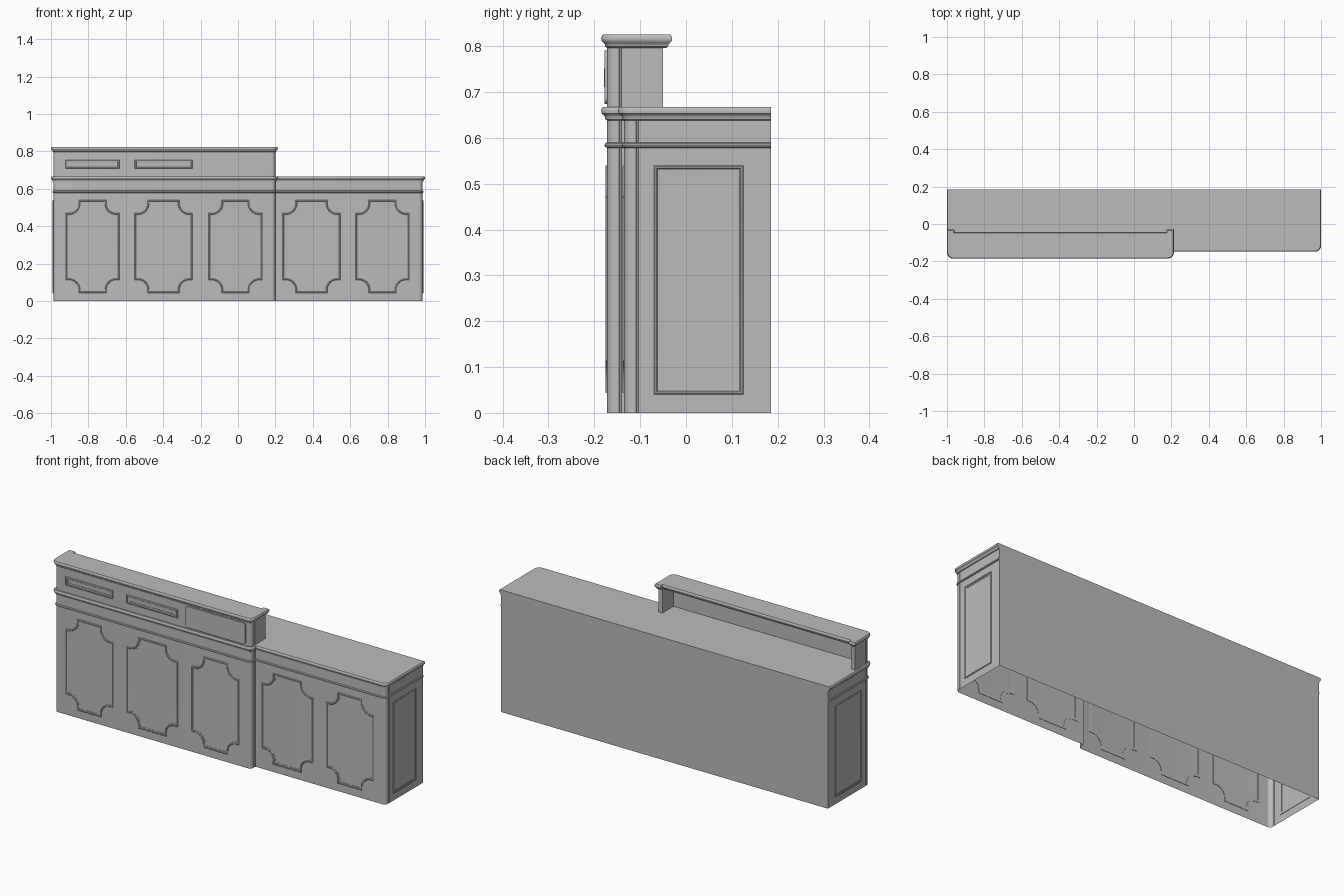
import bpy, bmesh, math
from mathutils import Vector

if "Cube" in bpy.data.objects:
    bpy.data.objects.remove(bpy.data.objects["Cube"], do_unlink=True)

grey = bpy.data.materials.new("plain_grey")
grey.diffuse_color = (0.5, 0.5, 0.5, 1)
grey.use_nodes = True
grey.node_tree.nodes["Principled BSDF"].inputs["Base Color"].default_value = (0.5, 0.5, 0.5, 1)

# Main dimensions
X, STEP, BACK = 0.987, 0.2, 0.185
FRONT, FRONT_LOW = -0.172, -0.135
R = 0.02


def arc(cx, cy, r, a0, a1, n=6):
    return [(cx + r * math.cos(math.radians(a0 + (a1 - a0) * i / n)),
             cy + r * math.sin(math.radians(a0 + (a1 - a0) * i / n))) for i in range(n + 1)]


def offset(poly, d):
    """Grow a counter-clockwise outline by d with mitred corners."""
    out = []
    for i, p in enumerate(poly):
        p = Vector(p)
        a = (p - Vector(poly[i - 1])).normalized()
        b = (Vector(poly[(i + 1) % len(poly)]) - p).normalized()
        na, nb = Vector((a.y, -a.x)), Vector((b.y, -b.x))
        out.append(p + (na + nb) * (d / max(1 + na.dot(nb), 0.3)))
    return out


def loft(name, poly, profile, place, bottom=False, top=False, ring=False):
    """Sweep a (growth, height) profile around an outline."""
    bm = bmesh.new()
    loops = [[bm.verts.new(place(p.x, p.y, h)) for p in offset(poly, d)] for d, h in profile]
    pairs = list(zip(loops, loops[1:])) + ([(loops[-1], loops[0])] if ring else [])
    n = len(poly)
    for lo, hi in pairs:
        for i in range(n):
            j = (i + 1) % n
            bm.faces.new((lo[i], lo[j], hi[j], hi[i]))
    if bottom:
        bm.faces.new(loops[0][::-1])
    if top:
        bm.faces.new(loops[-1])
    bmesh.ops.recalc_face_normals(bm, faces=bm.faces[:])
    me = bpy.data.meshes.new(name)
    bm.to_mesh(me)
    bm.free()
    me.materials.append(grey)
    ob = bpy.data.objects.new(name, me)
    bpy.context.collection.objects.link(ob)
    bpy.ops.object.select_all(action='DESELECT')
    ob.select_set(True)
    bpy.context.view_layer.objects.active = ob
    bpy.ops.object.shade_smooth_by_angle(angle=math.radians(35))
    return ob


def upright(x, y, h):
    return (x, y, h)


def flush_back(x, y, h):
    return (x, min(y, BACK), h)


def groove(x, front, side):
    """Thin upright groove behind a rounded corner, in travel order."""
    y, k = front + 0.026, 0.004 * side
    pts = [(x, y), (x - k, y + 0.001), (x - k, y + 0.004), (x, y + 0.005)]
    return pts if side > 0 else pts[::-1]


def left_corner(grooved):
    return (groove(-X, FRONT, -1) if grooved else []) + arc(-X + R, FRONT + R, R, 180, 270)


def right_corner(x, front, grooved):
    return arc(x - R, front + R, R, 270, 360) + (groove(x, front, 1) if grooved else [])


def counter_outline(grooved):
    return ([(-X, BACK)] + left_corner(grooved) + right_corner(STEP, FRONT, grooved)
            + [(STEP, FRONT_LOW)] + right_corner(X, FRONT_LOW, grooved) + [(X, BACK)])


def upper_outline(end_y, wall, inner_y, grooved):
    return (left_corner(grooved) + right_corner(STEP, FRONT, grooved)
            + [(STEP, end_y), (STEP - wall, end_y), (STEP - wall, inner_y),
               (-X + wall, inner_y), (-X + wall, end_y), (-X, end_y)])


# Counter: hollow body, open below
loft("counter_body", counter_outline(True), [(0, 0), (0, 0.645)], flush_back)
loft("ledge_molding", counter_outline(False),
     [(0, 0.578), (0.004, 0.580), (0.006, 0.584), (0.004, 0.588), (0, 0.590)], flush_back)
loft("counter_top", counter_outline(False),
     [(0, 0.638), (0.004, 0.640), (0.005, 0.646), (0.008, 0.650), (0.012, 0.653),
      (0.013, 0.659), (0.012, 0.664), (0.009, 0.667)], flush_back, top=True)

# Raised upper shelf, open at the back
loft("upper_walls", upper_outline(-0.05, 0.022, -0.147, True),
     [(0, 0.66), (0, 0.80)], upright)
loft("upper_top", upper_outline(-0.043, 0.014, -0.057, False),
     [(0, 0.796), (0.004, 0.799), (0.005, 0.804), (0.008, 0.807), (0.012, 0.811),
      (0.013, 0.816), (0.012, 0.821), (0.009, 0.825)], upright, bottom=True, top=True)


# Panel frames
def rect(u0, u1, v0, v1):
    return [(u0, v0), (u1, v0), (u1, v1), (u0, v1)]


def scooped(u0, u1, v0, v1, step=0.018, r=0.052):
    """Rectangle with stepped, concave quarter-round corners."""
    pts = []
    for u, v, su, sv in ((u0, v0, 1, 1), (u1, v0, -1, 1), (u1, v1, -1, -1), (u0, v1, 1, -1)):
        c = [(0, step + r)] + [(step + a, step + b) for a, b in arc(0, 0, r, 90, 0, 8)] + [(step + r, 0)]
        c = [(u + su * a, v + sv * b) for a, b in c]
        pts += c if su == sv else c[::-1]
    return pts


def frame(name, pts, place, w=0.013, h=0.004):
    loft(name, pts, [(0, -0.002), (0, h * 0.5), (-w * 0.2, h), (-w * 0.45, h), (-w * 0.6, h * 0.5),
                     (-w, h * 0.3), (-w, -0.002)], place, ring=True)


def facing_front(y):
    return lambda u, v, h: (u, y - h, v)


for i, (u0, u1, y) in enumerate([(-0.922, -0.634, FRONT), (-0.553, -0.243, FRONT),
                                 (-0.158, 0.131, FRONT), (0.238, 0.548, FRONT_LOW),
                                 (0.628, 0.917, FRONT_LOW)]):
    frame(f"front_panel_frame_{i + 1}", scooped(u0, u1, 0.043, 0.54), facing_front(y))

frame("left_end_frame", rect(-0.07, 0.125, 0.04, 0.54), lambda u, v, h: (X + h, u, v))
frame("right_end_frame", rect(-0.10, 0.125, 0.04, 0.54), lambda u, v, h: (-X - h, u, v))

for i, (u0, u1) in enumerate([(-0.922, -0.634), (-0.553, -0.243)]):
    frame(f"upper_panel_frame_{i + 1}", rect(u0, u1, 0.708, 0.754), facing_front(FRONT), w=0.015, h=0.007)

# Thin rounded plate on the upper front
u0, u1, v0, v1, r = -0.195, 0.168, 0.674, 0.79, 0.014
plate = (arc(u0 + r, v0 + r, r, 180, 270) + arc(u1 - r, v0 + r, r, 270, 360)
         + arc(u1 - r, v1 - r, r, 0, 90) + arc(u0 + r, v1 - r, r, 90, 180))
loft("upper_plate", plate, [(0, -0.001), (0, 0.006)], facing_front(FRONT), bottom=True, top=True)
